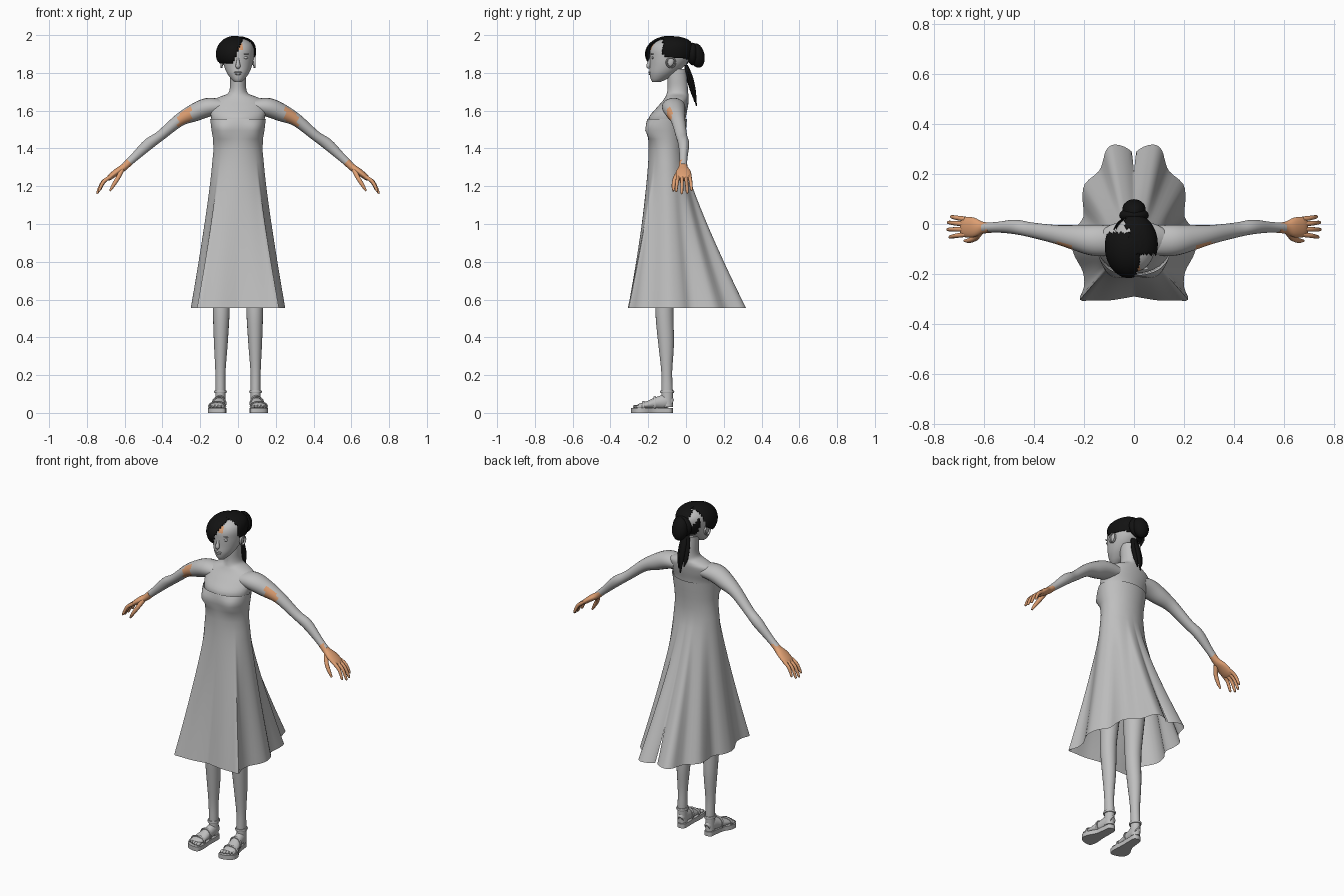
import bpy, bmesh, math
from mathutils import Vector, Matrix

if "Cube" in bpy.data.objects:
    bpy.data.objects.remove(bpy.data.objects["Cube"])


def mat(name, c):
    m = bpy.data.materials.new(name)
    m.diffuse_color = (*c, 1)
    m.use_nodes = True
    m.node_tree.nodes["Principled BSDF"].inputs["Base Color"].default_value = m.diffuse_color
    return m


GREY = mat("pale grey", (0.52, 0.52, 0.52))
SKIN = mat("warm skin", (0.74, 0.35, 0.17))
BLACK = mat("black hair", (0.006, 0.006, 0.006))


def finish(name, bm, m, mirror=False, extra=None, rule=None, thick=0, angle=50):
    bmesh.ops.recalc_face_normals(bm, faces=bm.faces)
    bm.normal_update()
    if rule:
        for f in bm.faces:
            f.material_index = 1 if rule(f.calc_center_median(), f.normal) else 0
    me = bpy.data.meshes.new(name)
    bm.to_mesh(me)
    bm.free()
    ob = bpy.data.objects.new(name, me)
    bpy.context.collection.objects.link(ob)
    me.materials.append(m)
    if extra:
        me.materials.append(extra)
    bpy.ops.object.select_all(action='DESELECT')
    ob.select_set(True)
    bpy.context.view_layer.objects.active = ob
    bpy.ops.object.shade_smooth_by_angle(angle=math.radians(angle))
    if thick:
        ob.modifiers.new("thickness", 'SOLIDIFY').thickness = thick
    if mirror:
        ob.modifiers.new("mirror", 'MIRROR')
    return ob


def spline(pts, steps):
    """Catmull-Rom resampling of tuples."""
    out = []
    for i in range(len(pts) - 1):
        p = [pts[max(i - 1, 0)], pts[i], pts[i + 1], pts[min(i + 2, len(pts) - 1)]]
        for k in range(steps):
            t = k / steps
            out.append([0.5 * (2 * b + (c - a) * t + (2 * a - 5 * b + 4 * c - d) * t * t
                               + (3 * b - a - 3 * c + d) * t ** 3) for a, b, c, d in zip(*p)])
    return out + [list(pts[-1])]


def tube(bm, secs, ref, level=False, n=20, steps=4):
    """Loft ellipses (x, y, z, radius along ref, other radius)."""
    s = spline(secs, steps)
    P = [Vector(q[:3]) for q in s]
    rings = []
    for i, q in enumerate(s):
        t = Vector((0, 0, 1)) if level else (P[min(i + 1, len(P) - 1)] - P[max(i - 1, 0)]).normalized()
        u = Vector(ref)
        u = (u - t * u.dot(t)).normalized()
        v = t.cross(u)
        rings.append([bm.verts.new(P[i] + u * q[3] * math.cos(a) + v * q[4] * math.sin(a))
                      for a in (2 * math.pi * k / n for k in range(n))])
    for A, B in zip(rings, rings[1:]):
        for k in range(n):
            bm.faces.new((A[k], A[(k + 1) % n], B[(k + 1) % n], B[k]))
    bm.faces.new(rings[0])
    bm.faces.new(rings[-1])


def levels(rows, grow=0):
    """(z, front y, back y, half width) to loft sections."""
    return [(0, (f + b) / 2, z, w + grow, (b - f) / 2 + grow) for z, f, b, w in rows]


def ball(bm, c, r, rot=0, seg=16):
    M = Matrix.Translation(c) @ Matrix.Rotation(rot, 4, 'X') @ Matrix.Diagonal((*r, 1))
    bmesh.ops.create_uvsphere(bm, u_segments=seg, v_segments=seg * 2 // 3, radius=1, matrix=M)


def keep_faces(bm, keep):
    bmesh.ops.delete(bm, geom=[f for f in bm.faces if not keep(f.calc_center_median())], context='FACES')


X, Y = (1, 0, 0), (0, 1, 0)

# Dress: body rings blended into a wavy hem, with a slit at the back
hem = [(0, -.29), (.04, -.297), (.1, -.306), (.17, -.306), (.217, -.303), (.2, -.25), (.205, -.19),
       (.237, -.13), (.25, -.08), (.235, -.02), (.202, .03), (.206, .1), (.197, .16), (.142, .21),
       (.125, .25), (.112, .295), (.085, .317), (.04, .31), (0, .283)]
hem = spline(hem, 3)
rows = [(1.555, -.205, .005, .147), (1.53, -.212, .003, .144), (1.495, -.212, .0, .14),
        (1.45, -.2, -.005, .132), (1.39, -.198, -.008, .13), (1.33, -.2, -.005, .136)]
rows += [(1.33 - .775 * k / 16, -.2, -.005, .136) for k in range(1, 17)]
bm = bmesh.new()
grid = []
for z, f, b, w in rows:
    s = max(0, (1.33 - z) / .775) ** 1.18
    bust = .024 * math.exp(-((z - 1.5) / .04) ** 2)
    ring = []
    for i, h in enumerate(hem):
        a = math.atan2(h[0], -(h[1] + .1))
        px = w * math.sin(a)
        py = (f + b) / 2 - (b - f) / 2 * math.cos(a)
        if a < math.pi / 2:
            py -= bust * math.sin(2 * a) ** 2
        if i == len(hem) - 1 and z < .74:
            px = 0
            h = (.008 * (.74 - z) / .185, h[1])
        ring.append(bm.verts.new((px + (h[0] - px) * s, py + (h[1] - py) * s, z)))
    grid.append(ring)
for A, B in zip(grid, grid[1:]):
    for k in range(len(hem) - 1):
        bm.faces.new((A[k], A[k + 1], B[k + 1], B[k]))
finish("dress", bm, GREY, mirror=True)

# Shoulders, chest and neck
bm = bmesh.new()
tube(bm, levels([(1.5, -.19, -.008, .13), (1.56, -.198, -.002, .142), (1.61, -.16, .008, .15),
                 (1.65, -.125, .014, .14), (1.672, -.11, .014, .1), (1.69, -.102, .012, .056),
                 (1.72, -.097, .01, .043), (1.77, -.098, .005, .042), (1.82, -.1, 0, .042)]),
     X, level=True, n=32)
finish("upper_torso", bm, GREY)

# Arms, with a skin patch on the front of each upper arm
bm = bmesh.new()
tube(bm, [(.09, -.065, 1.622, .06, .04), (.16, -.065, 1.617, .062, .05), (.23, -.055, 1.59, .052, .047),
          (.31, -.042, 1.55, .038, .034), (.41, -.024, 1.468, .03, .027), (.475, -.012, 1.422, .029, .03),
          (.55, -.013, 1.352, .021, .022), (.6, -.015, 1.306, .02, .019)], Y, steps=5)
finish("arms", bm, GREY, True, SKIN, lambda c, n: .25 < c.x < .315 and n.y < -.45)

# Hands: palm, four fingers, thumb
bm = bmesh.new()
tube(bm, [(.575, -.015, 1.329, .021, .02), (.605, -.015, 1.3, .024, .019), (.64, -.014, 1.277, .039, .018),
          (.675, -.012, 1.25, .041, .015), (.69, -.012, 1.236, .036, .01)], Y)
for y0, y1, L in ((-.042, -.052, .88), (-.021, -.022, 1), (0, .006, .97), (.02, .029, .8)):
    tube(bm, [(.675, y0, 1.25, .01, .011), (.675 + .042 * L, (y0 + y1) / 2, 1.25 - .03 * L, .009, .01),
              (.675 + .068 * L, y1, 1.25 - .082 * L, .007, .007),
              (.675 + .069 * L, y1, 1.25 - .09 * L, .003, .003)], Y, n=10)
tube(bm, [(.615, -.03, 1.285, .014, .013), (.635, -.056, 1.245, .012, .012), (.66, -.066, 1.205, .01, .01),
          (.678, -.067, 1.175, .005, .005)], Y, n=10)
finish("hands", bm, SKIN, True)

# Legs
bm = bmesh.new()
tube(bm, [(.085, -.1, .85, .065, .07), (.088, -.112, .6, .047, .05), (.089, -.113, .5, .043, .047),
          (.091, -.105, .36, .036, .041), (.093, -.102, .22, .027, .029), (.093, -.1, .12, .026, .03),
          (.093, -.1, .03, .026, .03)], X)
finish("legs", bm, GREY, True)

# Feet with toes
bm = bmesh.new()
tube(bm, [(.09, -.075, .05, .018, .022), (.093, -.1, .06, .026, .038), (.098, -.15, .053, .03, .032),
          (.106, -.2, .043, .037, .021), (.112, -.245, .036, .038, .013), (.113, -.258, .034, .03, .008)], X)
for k in range(5):
    ball(bm, (.08 + .0165 * k, -.268 + .006 * k + (.006 if k == 0 else 0), .033),
         (.011 - .001 * k, .02, .01), seg=10)
finish("feet", bm, GREY, True)

# Sandal soles
bm = bmesh.new()
half = [(.09, -.07), (.114, -.08), (.12, -.12), (.128, -.17), (.153, -.215), (.158, -.25), (.14, -.277),
        (.1, -.291), (.07, -.285), (.062, -.24), (.066, -.18), (.065, -.12), (.068, -.08), (.09, -.07)]
ring = [bm.verts.new((x, y, 0)) for x, y in spline(half, 3)[:-1]]
ext = bmesh.ops.extrude_face_region(bm, geom=[bm.faces.new(ring)])
bmesh.ops.translate(bm, verts=[v for v in ext["geom"] if isinstance(v, bmesh.types.BMVert)], vec=(0, 0, .026))
finish("sandal_soles", bm, GREY, True)


def hoop(bm, c, a, b, r, axes):
    u, v = Vector(axes[0]), Vector(axes[1])
    w = u.cross(v)
    n, m = 24, 6
    V = []
    for i in range(n):
        t = 2 * math.pi * i / n
        d = u * math.cos(t) * a + v * math.sin(t) * b
        V.append([bm.verts.new(Vector(c) + d + (d.normalized() * math.cos(p) + w * math.sin(p) * 1.6) * r)
                  for p in (2 * math.pi * j / m for j in range(m))])
    for i in range(n):
        for j in range(m):
            bm.faces.new((V[i][j], V[(i + 1) % n][j], V[(i + 1) % n][(j + 1) % m], V[i][(j + 1) % m]))


# Sandal straps
bm = bmesh.new()
hoop(bm, (.093, -.1, .112), .029, .033, .005, (X, Y))
hoop(bm, (.11, -.225, .036), .043, .023, .005, (X, (0, 0, 1)))
hoop(bm, (.1, -.165, .05), .034, .034, .005, (X, (0, 0, 1)))
finish("sandal_straps", bm, GREY, True)

# Head, with a small skin patch on the forehead
skull = [(1.752, -.178, -.135, .018), (1.768, -.187, -.1, .036), (1.8, -.193, -.05, .059),
         (1.84, -.192, -.005, .075), (1.88, -.192, .022, .083), (1.92, -.19, .03, .085),
         (1.95, -.175, .022, .076), (1.972, -.145, -.003, .052), (1.984, -.105, -.045, .02)]
bm = bmesh.new()
tube(bm, levels(skull), X, level=True, n=40, steps=5)
finish("head", bm, GREY, False, SKIN, lambda c, n: c.y < -.12 and 0 < c.x < .028 and 1.922 < c.z < 1.955)

# Nose and lips
bm = bmesh.new()
tube(bm, [(0, -.186, 1.88, .006, .006), (0, -.193, 1.86, .008, .009), (0, -.199, 1.836, .013, .011),
          (0, -.192, 1.826, .008, .006)], X, n=12)
ball(bm, (0, -.191, 1.803), (.021, .008, .005))
ball(bm, (0, -.19, 1.795), (.017, .008, .006))
finish("nose_and_lips", bm, GREY)

# Eyes, ears and ear hoops
bm = bmesh.new()
ball(bm, (.036, -.176, 1.88), (.018, .008, .007))
ball(bm, (.036, -.177, 1.9), (.022, .008, .003))
ball(bm, (.083, -.08, 1.862), (.008, .017, .028), -.2)
hoop(bm, (.088, -.08, 1.855), .024, .026, .004, (Y, (0, 0, 1)))
finish("eyes_and_ears", bm, GREY, True)

# Swept-back hair: shell over the skull, leaving bare gaps
def swept(c):
    if c.x > -.015:
        return c.y > -.12 and c.z > 1.875 - .25 * max(0, c.y) + .3 * max(0, -.07 - c.y)
    return c.y > -.02 and (c.z < 1.90 - 1.2 * (c.y - .02) - .2 * (c.x + .05) or c.x > -.035) and c.z > 1.845


bm = bmesh.new()
tube(bm, levels(skull, .007), X, level=True, n=48, steps=6)
bmesh.ops.translate(bm, verts=bm.verts, vec=(0, 0, .005))
keep_faces(bm, swept)
finish("swept_hair", bm, BLACK, thick=-.003)

# Fringe sweeping over one side of the face
bm = bmesh.new()
ball(bm, (-.018, -.09, 1.9), (.099, .127, .096), seg=60)
keep_faces(bm, lambda c: c.y < -.035 and c.z > 1.848 + .5 * max(0, c.y + .13) and c.x < .028 - .4 * (1.99 - c.z))
finish("fringe", bm, BLACK, thick=.004)

# Bun and loose tail strands
bm = bmesh.new()
ball(bm, (0, .058, 1.892), (.047, .04, .066), .2, 20)
ball(bm, (0, .035, 1.9), (.06, .03, .06), 0, 20)
finish("hair_bun", bm, BLACK)
bm = bmesh.new()
for dx, dy, zb in ((-.02, 0, 1.66), (0, .012, 1.625), (.018, .004, 1.645)):
    tube(bm, [(dx * .4, .0, 1.84, .014, .01), (dx * .8, .012 + dy, 1.78, .018, .012),
              (dx, .03 + dy, 1.71, .015, .01), (dx * .8, .043 + dy, zb, .004, .003)], X, n=10)
finish("hair_tail", bm, BLACK)
